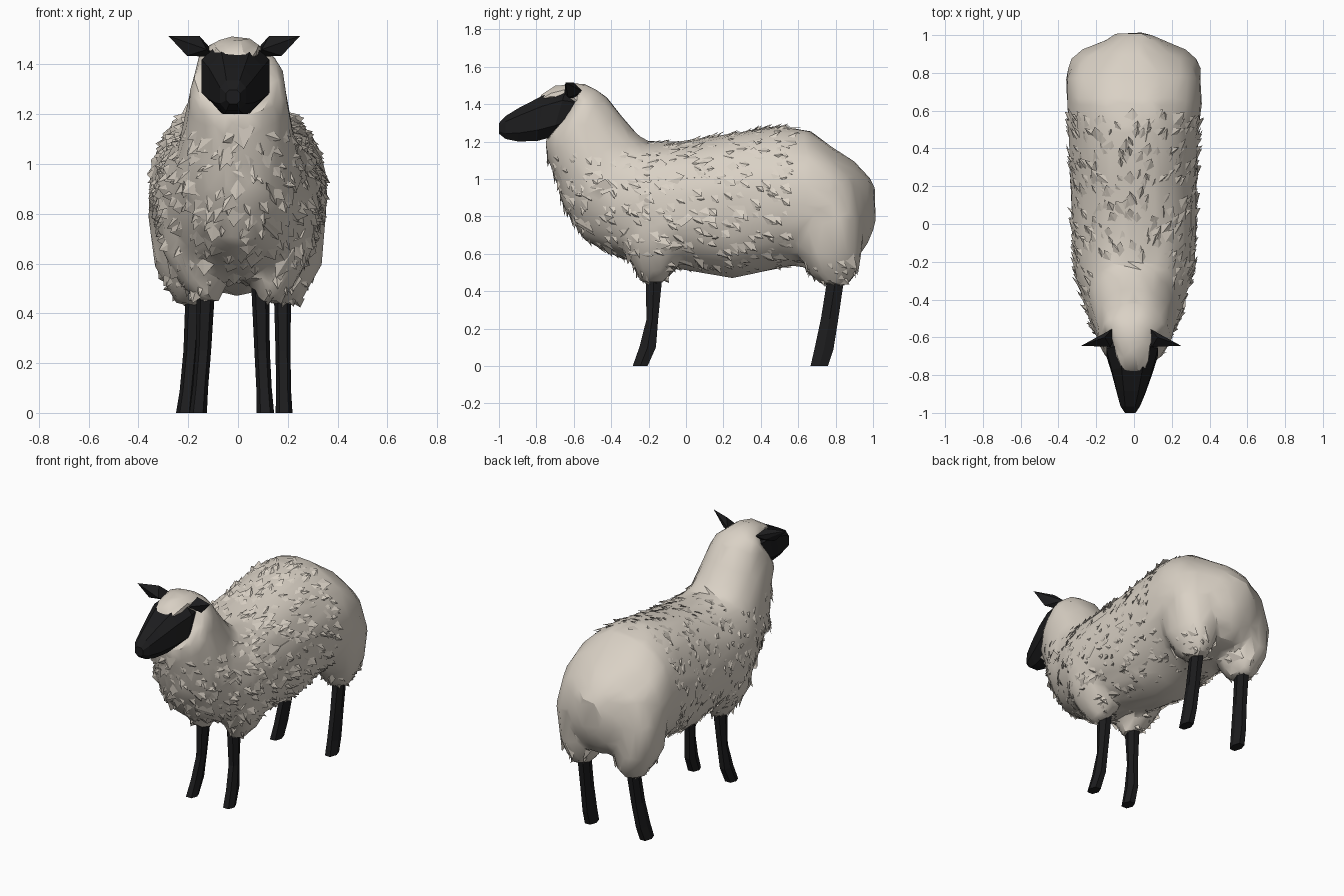
import bpy, bmesh, math, random
from mathutils import Vector

if "Cube" in bpy.data.objects:
    bpy.data.objects.remove(bpy.data.objects["Cube"])

random.seed(4)


def material(name, rgb):
    m = bpy.data.materials.new(name)
    m.diffuse_color = (*rgb, 1)
    m.use_nodes = True
    m.node_tree.nodes["Principled BSDF"].inputs["Base Color"].default_value = m.diffuse_color
    return m


WOOL = material("cream wool", (0.70, 0.64, 0.56))
BLACK = material("black skin", (0.012, 0.012, 0.013))


def finish(bm, name, mat):
    bmesh.ops.recalc_face_normals(bm, faces=bm.faces)
    me = bpy.data.meshes.new(name)
    bm.to_mesh(me)
    bm.free()
    me.materials.append(mat)
    ob = bpy.data.objects.new(name, me)
    bpy.context.collection.objects.link(ob)
    return ob


def tube(bm, rings, sides, square=1.0):
    """Loft oval rings; ring = (y1, z1, y2, z2, half width, x centre)."""
    loops = []
    for y1, z1, y2, z2, hw, x in rings:
        a, b = Vector((x, y1, z1)), Vector((x, y2, z2))
        mid, half = (a + b) / 2, (b - a) / 2
        loop = []
        for i in range(sides):
            t = 2 * math.pi * (i + 0.5) / sides
            c, s = math.cos(t), math.sin(t)
            c = math.copysign(abs(c) ** square, c)
            s = math.copysign(abs(s) ** square, s)
            loop.append(bm.verts.new(mid + half * c + Vector((hw * s, 0, 0))))
        loops.append(loop)
    for p, q in zip(loops, loops[1:]):
        for i in range(sides):
            j = (i + 1) % sides
            bm.faces.new((p[i], p[j], q[j], q[i]))
    bm.faces.new(loops[0][::-1])
    bm.faces.new(loops[-1])


# ---- fleece: torso, neck, forelock, shoulders and thighs fused together
bm = bmesh.new()
torso = [(-.65, .84, 1.06, .10), (-.55, .68, 1.18, .20), (-.40, .60, 1.22, .27),
         (-.25, .54, 1.20, .32), (-.05, .52, 1.20, .33), (.25, .47, 1.245, .335),
         (.50, .52, 1.285, .345), (.65, .55, 1.265, .36), (.78, .57, 1.18, .355),
         (.90, .57, 1.09, .27), (.97, .64, 1.02, .17), (1.01, .74, .96, .08)]
tube(bm, [(y, lo, y, hi, hw, 0) for y, lo, hi, hw in torso], 24, 0.95)
tube(bm, [(-.66, .85, -.10, 1.08, .27, 0), (-.70, 1.0, -.25, 1.23, .225, 0),
          (-.75, 1.13, -.34, 1.33, .205, 0), (-.76, 1.205, -.42, 1.44, .19, 0),
          (-.66, 1.31, -.48, 1.48, .17, -.005), (-.61, 1.40, -.55, 1.51, .11, -.01)], 20, 0.92)
tube(bm, [(-.56, 1.36, -.52, 1.495, .13, -.01), (-.65, 1.40, -.62, 1.52, .105, -.01),
          (-.72, 1.40, -.70, 1.495, .095, -.01), (-.79, 1.38, -.785, 1.455, .07, -.01)], 16)
for s in (-1, 1):
    tube(bm, [(.72, .43, .87, .43, .055, s * .185), (.65, .50, .92, .50, .10, s * .185),
              (.60, .60, .945, .60, .145, s * .195), (.58, .80, .95, .80, .165, s * .20),
              (.62, .98, .92, .98, .14, s * .18)], 16)
    tube(bm, [(-.24, .45, -.11, .45, .055, s * .125), (-.29, .53, -.05, .53, .095, s * .145),
              (-.35, .65, .01, .65, .125, s * .18), (-.36, .85, .03, .85, .13, s * .185)], 16)
raw = finish(bm, "fleece_blank", WOOL)
m = raw.modifiers.new("fuse", 'REMESH')
m.mode, m.voxel_size = 'VOXEL', 0.025
m = raw.modifiers.new("soften", 'SMOOTH')
m.factor, m.iterations = 0.5, 5
m = raw.modifiers.new("facet", 'DECIMATE')
m.ratio = 0.07
dg = bpy.context.evaluated_depsgraph_get()
mesh = bpy.data.meshes.new_from_object(raw.evaluated_get(dg))
bpy.data.objects.remove(raw)
mesh.name = "fleece"
mesh.materials.clear()
mesh.materials.append(WOOL)
for v in mesh.vertices:
    v.co += v.normal * random.uniform(-.006, .005)
fleece = bpy.data.objects.new("fleece", mesh)
bpy.context.collection.objects.link(fleece)
bpy.context.view_layer.objects.active = fleece
fleece.select_set(True)
bpy.ops.object.shade_smooth_by_angle(angle=math.radians(28))

# ---- shaggy tufts: broad, low overhanging wedges on the chest, flanks and back
bm = bmesh.new()
mesh.calc_loop_triangles()
for f in mesh.loop_triangles:
    n = f.normal.copy()
    count = f.area * 270
    for _ in range(int(count) + (random.random() < count % 1)):
        u, v = sorted((random.random(), random.random()))
        p, q, r = (mesh.vertices[i].co for i in f.vertices)
        c = p * u + q * (v - u) + r * (1 - v)
        smooth_neck = c.z > 1.14 and c.y < -0.2
        smooth_rump = c.y > 0.56 and c.z > 0.56
        inner_leg = c.z < 0.52 and abs(c.x) < 0.1
        if smooth_neck or smooth_rump or inner_leg:
            continue
        flow = Vector((random.uniform(-.5, .5), 0.8, random.uniform(-1.0, .1)))
        flow = (flow - n * flow.dot(n)).normalized()
        side = n.cross(flow)
        ln = random.uniform(.08, .15) * (0.6 if c.z < 0.53 else 1)
        w = ln * random.uniform(.25, .45)
        root = bm.verts.new(c - flow * ln * .55 - n * .012)
        tip = bm.verts.new(c + flow * ln * .45 + n * random.uniform(.006, .022))
        a = bm.verts.new(c + side * w - n * .008)
        b = bm.verts.new(c - side * w * random.uniform(.4, 1) - n * .008)
        for tri in ((root, a, tip), (root, tip, b), (a, b, tip), (root, b, a)):
            bm.faces.new(tri)
finish(bm, "wool_tufts", WOOL)

# ---- face
bm = bmesh.new()
tube(bm, [(-.60, 1.28, -.56, 1.45, .12, -.01), (-.72, 1.215, -.64, 1.49, .145, -.01),
          (-.80, 1.195, -.76, 1.455, .115, -.01), (-.90, 1.195, -.885, 1.39, .08, -.015),
          (-.965, 1.21, -.965, 1.34, .055, -.02), (-1.0, 1.24, -1.0, 1.30, .03, -.02)], 8, 0.75)
finish(bm, "face", BLACK)

# ---- ears
for s, name in ((1, "ear_right"), (-1, "ear_left")):
    bm = bmesh.new()
    for x, y, z in ((.08, -.59, 1.43), (.10, -.555, 1.47), (.11, -.65, 1.46), (.14, -.60, 1.515),
                    (.19, -.63, 1.435), (.265, -.645, 1.515), (.15, -.585, 1.45)):
        bm.verts.new((-.015 + s * x, y, z))
    bmesh.ops.convex_hull(bm, input=bm.verts)
    finish(bm, name, BLACK)

# ---- legs: (z, front y, back y, half width, share of the way down)
FRONT = [(.58, -.225, -.11, .038, 0), (.25, -.215, -.145, .031, .4),
         (.10, -.255, -.155, .031, .75), (0, -.29, -.20, .035, 1)]
REAR = [(.56, .765, .865, .036, 0), (.25, .715, .82, .03, .4),
        (.09, .68, .795, .03, .75), (0, .66, .765, .034, 1)]
for name, shape, x0, x1 in (("front_leg_right", FRONT, .088, .11), ("front_leg_left", FRONT, -.125, -.16),
                            ("rear_leg_right", REAR, .178, .185), ("rear_leg_left", REAR, -.172, -.215)):
    bm = bmesh.new()
    tube(bm, [(ya, z, yb, z, hw, x0 + (x1 - x0) * t) for z, ya, yb, hw, t in shape], 6, 0.85)
    finish(bm, name, BLACK)
